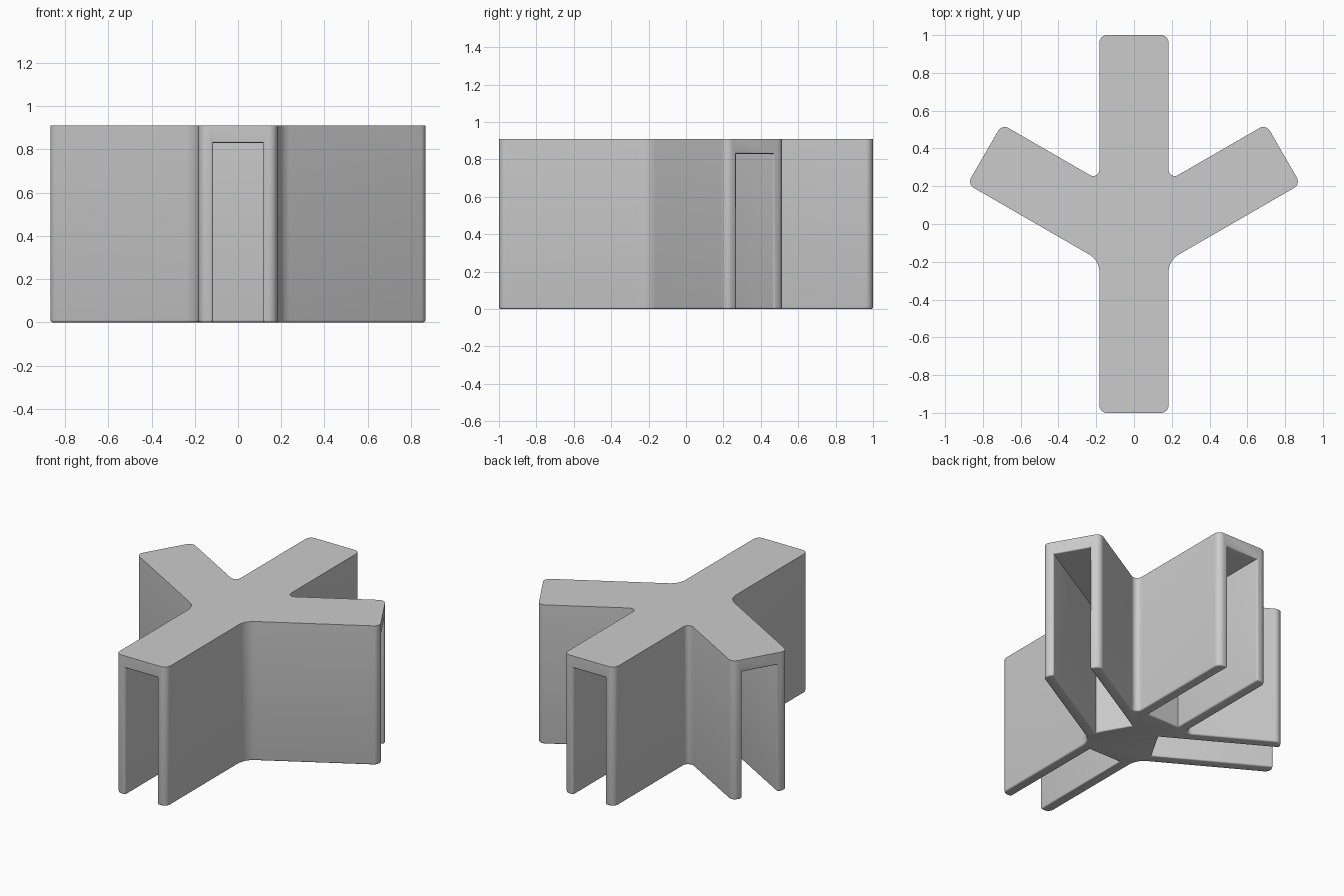
import bpy, bmesh, math
from mathutils import Vector, Matrix

cube = bpy.data.objects.get("Cube")
if cube:
    bpy.data.objects.remove(cube, do_unlink=True)

HEIGHT, HALF = 0.91, 0.183          # block height, half width of an arm
ARM = 0.913                         # arm length from the hub
HUB = Vector((0, ARM - 1))
SLOT_HALF, SLOT_TOP, SLOT_LEN = 0.115, 0.83, 0.73
TILT = math.radians(30)

grey = bpy.data.materials.new("plain_grey")
grey.use_nodes = True
colour = (0.6, 0.6, 0.6, 1)
grey.diffuse_color = colour
grey.node_tree.nodes["Principled BSDF"].inputs["Base Color"].default_value = colour


def make_object(name, bm):
    bmesh.ops.recalc_face_normals(bm, faces=bm.faces)
    mesh = bpy.data.meshes.new(name)
    bm.to_mesh(mesh)
    bm.free()
    mesh.materials.append(grey)
    obj = bpy.data.objects.new(name, mesh)
    bpy.context.collection.objects.link(obj)
    return obj


def fillet(prev, corner, nxt, radius, steps=8):
    """Points of an arc that rounds one outline corner."""
    a, b = (prev - corner).normalized(), (nxt - corner).normalized()
    half = a.angle(b) / 2
    centre = corner + (a + b).normalized() * radius / math.sin(half)
    reach = radius / math.tan(half)
    start, end = corner + a * reach - centre, corner + b * reach - centre
    turn = math.atan2(start.x * end.y - start.y * end.x, start.dot(end))
    return [centre + Matrix.Rotation(turn * i / steps, 2) @ start
            for i in range(steps + 1)]


# Outline of the four-armed block: one side, then its mirror image
along = Vector((math.cos(TILT), math.sin(TILT)))
across = Vector((-along.y, along.x))


def junction(offset):
    """Where an edge of the slanted arm meets the side of the straight arm."""
    base = HUB + across * offset
    return base + along * ((HALF - base.x) / along.x)


side = [(Vector((HALF, -1)), 0.04),
        (junction(-HALF), 0.11),
        (HUB + along * ARM - across * HALF, 0.04),
        (HUB + along * ARM + across * HALF, 0.04),
        (junction(HALF), 0.033),
        (Vector((HALF, 1)), 0.04)]
corners = side + [(Vector((-p.x, p.y)), r) for p, r in reversed(side)]
outline = []
for i, (p, r) in enumerate(corners):
    outline += fillet(corners[i - 1][0], p, corners[(i + 1) % len(corners)][0], r)

bm = bmesh.new()
base = bm.faces.new([bm.verts.new((p.x, p.y, 0)) for p in outline])
top = bmesh.ops.extrude_face_region(bm, geom=[base])["geom"]
bmesh.ops.translate(bm, vec=(0, 0, HEIGHT),
                    verts=[g for g in top if isinstance(g, bmesh.types.BMVert)])
block = make_object("four_arm_block", bm)

# Slots open at each arm's end and underside
slots = bmesh.new()
EXTRA = 0.2
for angle, length in ((-math.pi / 2, ARM), (TILT, ARM),
                      (math.pi - TILT, ARM), (math.pi / 2, 2 - ARM)):
    size = (SLOT_LEN + EXTRA, 2 * SLOT_HALF, SLOT_TOP + EXTRA)
    centre = (length - SLOT_LEN + size[0] / 2, 0, SLOT_TOP - size[2] / 2)
    place = (Matrix.Translation(HUB.to_3d()) @ Matrix.Rotation(angle, 4, 'Z')
             @ Matrix.Translation(centre) @ Matrix.Diagonal((*size, 1)))
    bmesh.ops.create_cube(slots, size=1, matrix=place)
cutter = make_object("slot_cutter", slots)
cutter.hide_render = True

bpy.context.view_layer.objects.active = block
block.select_set(True)
cut = block.modifiers.new("slots", 'BOOLEAN')
cut.operation, cut.solver, cut.object = 'DIFFERENCE', 'EXACT', cutter
bpy.ops.object.modifier_apply(modifier=cut.name)
bpy.data.objects.remove(cutter, do_unlink=True)

# Soften the bottom rim and the slot mouths, leaving the top crisp
bm = bmesh.new()
bm.from_mesh(block.data)
bmesh.ops.remove_doubles(bm, verts=bm.verts, dist=0.0001)
rims = [e for e in bm.edges if e.is_manifold
        and e.calc_face_angle_signed(0) > math.radians(40)
        and min(v.co.z for v in e.verts) < HEIGHT - 0.01]
bmesh.ops.bevel(bm, geom=rims, offset=0.01, segments=3, profile=0.5,
                affect='EDGES', clamp_overlap=True)
bm.to_mesh(block.data)
bm.free()
bpy.ops.object.shade_smooth_by_angle(angle=math.radians(35))
